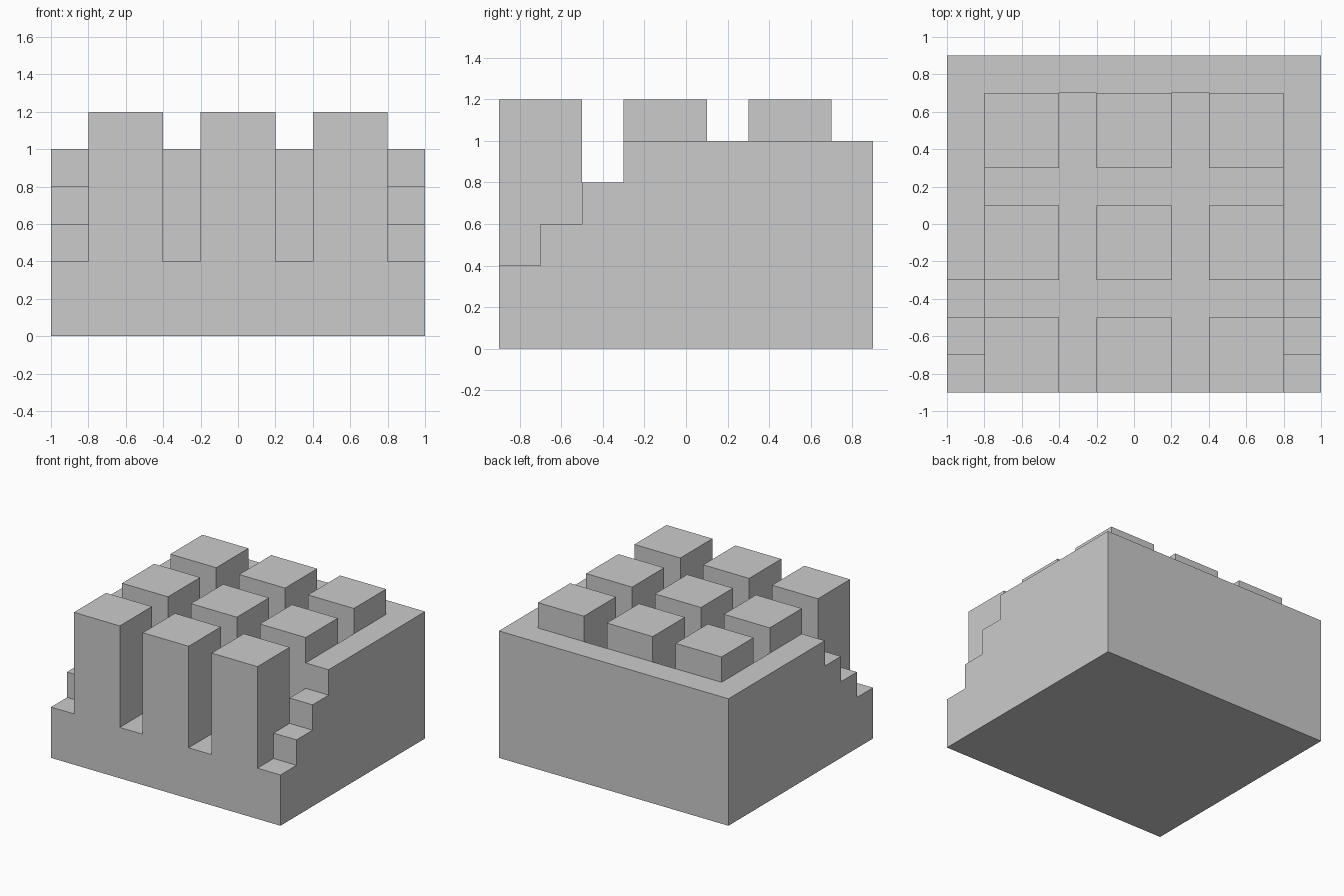
import bpy
import bmesh

if "Cube" in bpy.data.objects:
    bpy.data.objects.remove(bpy.data.objects["Cube"])


def make_object(name, bm):
    bmesh.ops.recalc_face_normals(bm, faces=bm.faces[:])
    mesh = bpy.data.meshes.new(name)
    bm.to_mesh(mesh)
    bm.free()
    obj = bpy.data.objects.new(name, mesh)
    bpy.context.collection.objects.link(obj)
    return obj


def box(name, x, y, z):
    """Box from (min, max) ranges on each axis."""
    bm = bmesh.new()
    bmesh.ops.create_cube(bm, size=1)
    for v in bm.verts:
        v.co = [r[0] if c < 0 else r[1] for c, r in zip(v.co, (x, y, z))]
    return make_object(name, bm)


def extrude_x(name, profile, x0, x1):
    """Extrude a (y, z) outline along x."""
    bm = bmesh.new()
    face = bm.faces.new([bm.verts.new((x0, y, z)) for y, z in profile])
    out = bmesh.ops.extrude_face_region(bm, geom=[face])
    for v in out["geom"]:
        if isinstance(v, bmesh.types.BMVert):
            v.co.x = x1
    return make_object(name, bm)


# Tray floor and back wall
box("tray_floor", (-0.8, 0.8), (-0.9, 0.7), (0, 0.4))
box("back_wall", (-0.8, 0.8), (0.7, 0.9), (0, 1.0))

# Side walls, stepped down towards the front
stairs = [(0.9, 0), (-0.9, 0), (-0.9, 0.4), (-0.7, 0.4), (-0.7, 0.6),
          (-0.5, 0.6), (-0.5, 0.8), (-0.3, 0.8), (-0.3, 1.0), (0.9, 1.0)]
extrude_x("left_wall", stairs, -1.0, -0.8)
extrude_x("right_wall", stairs, 0.8, 1.0)

# Three rows of three square pillars standing on the floor
for row, y in enumerate((-0.9, -0.3, 0.3)):
    for col, x in enumerate((-0.8, -0.2, 0.4)):
        box(f"pillar_{row + 1}_{col + 1}", (x, x + 0.4), (y, y + 0.4), (0.4, 1.2))
